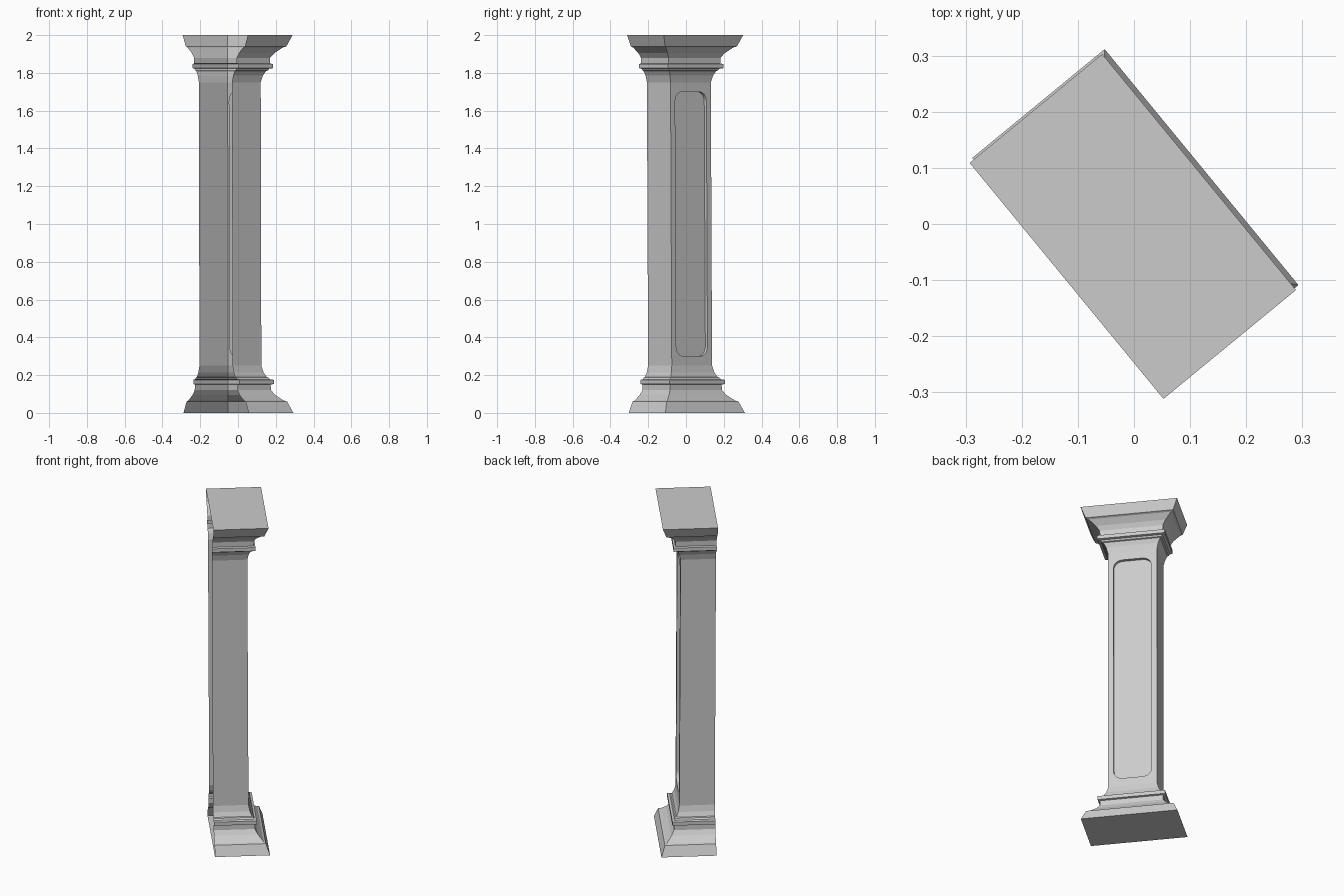
import bpy, bmesh, math
from mathutils import Vector

if "Cube" in bpy.data.objects:
    bpy.data.objects.remove(bpy.data.objects["Cube"], do_unlink=True)

stone = bpy.data.materials.new("light grey stone")
stone.use_nodes = True
GREY = (0.6, 0.6, 0.6, 1)
stone.diffuse_color = GREY
stone.node_tree.nodes["Principled BSDF"].inputs["Base Color"].default_value = GREY

# The pilaster stands turned about z, with an open back and a very slight lean
WIDE = Vector((0.635, -0.773, 0))
OUT = Vector((0.773, 0.635, 0))
BACK = Vector((-0.118, -0.097, 0))
LEAN = Vector((0.0022, 0.0044, 0))
HALF, DEPTH = 0.138, 0.197
SHAFT_LOW, SHAFT_HIGH = 0.25, 1.75


def place(u, v, z):
    return BACK + WIDE * u + OUT * v + LEAN * (1 - z) + Vector((0, 0, z))


def ring(bm, z, over=0.0):
    """Three-sided section: left back, left front, right front, right back."""
    u, v = HALF + over, DEPTH + over * 0.81
    return [bm.verts.new(place(*p, z)) for p in ((-u, 0), (-u, v), (u, v), (u, 0))]


def finish(bm, name):
    mesh = bpy.data.meshes.new(name)
    bm.to_mesh(mesh)
    bm.free()
    mesh.materials.append(stone)
    obj = bpy.data.objects.new(name, mesh)
    bpy.context.collection.objects.link(obj)


# Moulding profile: height from the end, overhang past the shaft
PROFILE = [(0, 0.134), (0.06, 0.108), (0.065, 0.094), (0.095, 0.058), (0.12, 0.04),
           (0.15, 0.039), (0.153, 0.052), (0.175, 0.052), (0.178, 0.036),
           (0.187, 0.03), (0.19, 0.022), (0.215, 0.009), (0.25, 0)]


def moulding(name, top):
    bm = bmesh.new()
    rings = [ring(bm, 2 - h if top else h, o) for h, o in PROFILE]
    for a, b in zip(rings, rings[1:]):
        for i in range(3):
            quad = [a[i], b[i], b[i + 1], a[i + 1]]
            bm.faces.new(quad[::-1] if top else quad)
    bm.faces.new(rings[0][::-1] if top else rings[0])
    finish(bm, name)


moulding("base_moulding", False)
moulding("capital_moulding", True)

# Shaft with a sunken round-cornered panel in its front
bm = bmesh.new()
low, high = ring(bm, SHAFT_LOW), ring(bm, SHAFT_HIGH)
for i in (0, 2):
    bm.faces.new((low[i], high[i], high[i + 1], low[i + 1]))

PANEL_HALF, PANEL_TALL, RADIUS, SINK, STEPS = 0.107, 0.7, 0.05, 0.018, 6


def panel_outline(depth):
    corners = []
    for k, (su, sz) in enumerate(((1, 1), (-1, 1), (-1, -1), (1, -1))):
        arc = []
        for s in range(STEPS + 1):
            a = math.pi / 2 * (k + s / STEPS)
            u = su * (PANEL_HALF - RADIUS) + RADIUS * math.cos(a)
            z = 1 + sz * (PANEL_TALL - RADIUS) + RADIUS * math.sin(a)
            arc.append(bm.verts.new(place(u, DEPTH - depth, z)))
        corners.append(arc)
    return corners


rim, floor = panel_outline(0), panel_outline(SINK)
outer = [high[2], high[1], low[1], low[2]]
for k in range(4):
    n = (k + 1) % 4
    for s in range(STEPS):
        bm.faces.new((outer[k], rim[k][s + 1], rim[k][s]))
    bm.faces.new((outer[k], outer[n], rim[n][0], rim[k][-1]))
rim_loop, floor_loop = sum(rim, []), sum(floor, [])
for i in range(len(rim_loop)):
    j = (i + 1) % len(rim_loop)
    bm.faces.new((rim_loop[i], rim_loop[j], floor_loop[j], floor_loop[i]))
bm.faces.new(floor_loop)
bm.normal_update()
# Turn every front face outward
for f in bm.faces:
    if abs(f.normal.dot(OUT)) > 0.7 and f.normal.dot(OUT) < 0:
        f.normal_flip()
finish(bm, "shaft")
